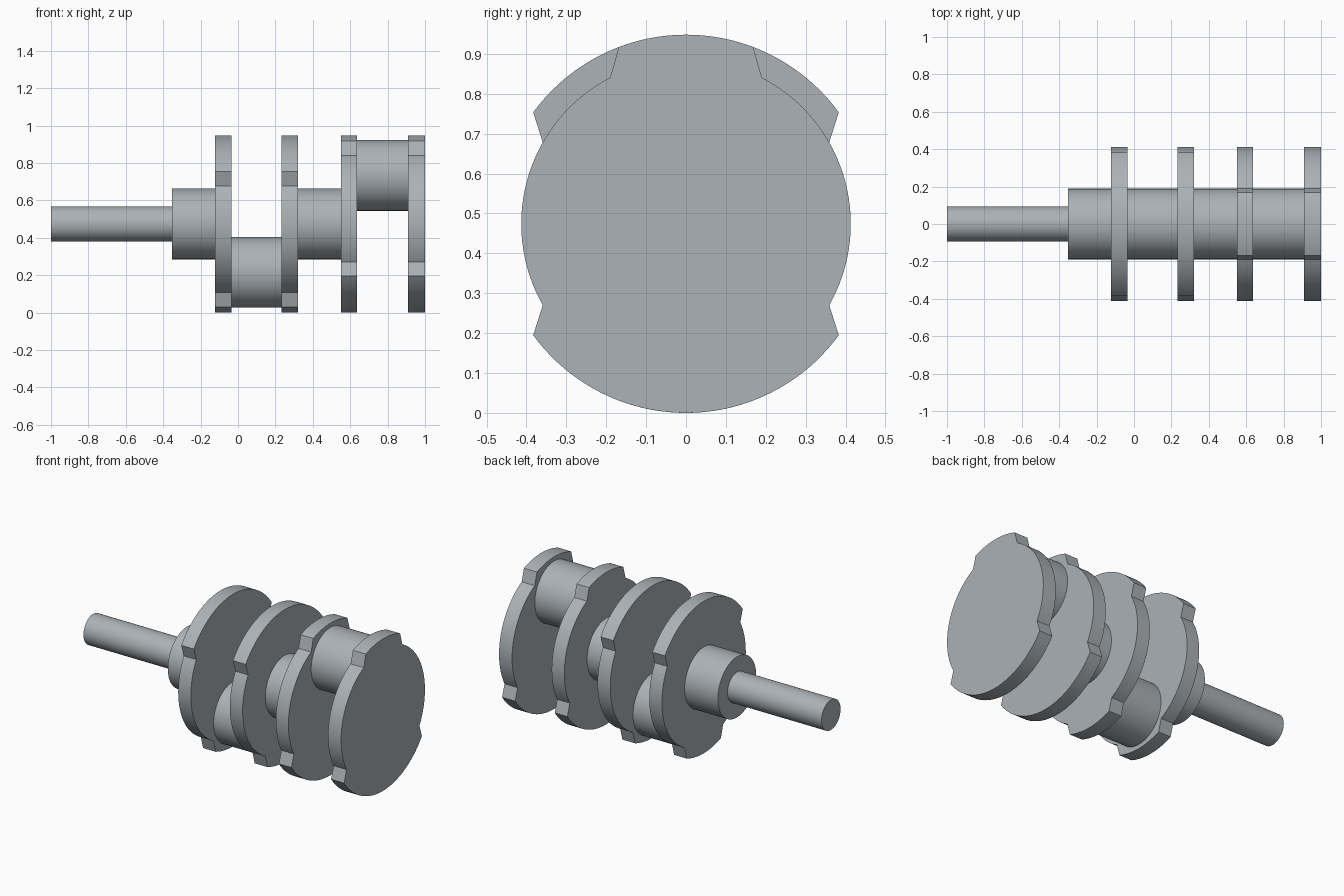
import bpy, bmesh, math

if "Cube" in bpy.data.objects:
    bpy.data.objects.remove(bpy.data.objects["Cube"])

AXIS_Z = 0.474      # height of the rotation axis
R_WEB, R_LOBE = 0.413, 0.474
R_JOURNAL, R_SHAFT, THROW = 0.189, 0.094, 0.259

steel = bpy.data.materials.new("steel grey")
steel.diffuse_color = (0.41, 0.445, 0.47, 1)
steel.use_nodes = True
steel.node_tree.nodes["Principled BSDF"].inputs["Base Color"].default_value = steel.diffuse_color


def extrude_x(name, profile, x0, x1):
    """Solid made by extruding a closed (y, z) outline from x0 to x1."""
    bm = bmesh.new()
    face = bm.faces.new([bm.verts.new((x0, y, z)) for y, z in profile])
    new = bmesh.ops.extrude_face_region(bm, geom=[face])["geom"]
    bmesh.ops.translate(bm, vec=(x1 - x0, 0, 0),
                        verts=[v for v in new if isinstance(v, bmesh.types.BMVert)])
    bmesh.ops.recalc_face_normals(bm, faces=bm.faces[:])
    mesh = bpy.data.meshes.new(name)
    bm.to_mesh(mesh)
    bm.free()
    obj = bpy.data.objects.new(name, mesh)
    bpy.context.collection.objects.link(obj)
    mesh.materials.append(steel)
    bpy.ops.object.select_all(action='DESELECT')
    obj.select_set(True)
    bpy.context.view_layer.objects.active = obj
    bpy.ops.object.shade_smooth_by_angle(angle=math.radians(20))
    return obj


def arc(radius, a0, a1, cz=AXIS_Z, steps=24):
    """Points on an arc, angles in degrees measured from straight up."""
    angles = [math.radians(a0 + (a1 - a0) * i / steps) for i in range(steps + 1)]
    return [(radius * math.sin(a), cz + radius * math.cos(a)) for a in angles]


def cylinder(name, radius, x0, x1, cz=AXIS_Z):
    return extrude_x(name, arc(radius, 0, 360, cz, 72)[:-1], x0, x1)


def web(name, x0, x1, flip):
    """Crank web: round disc with a narrow lobe at the pin and a wide counterweight."""
    pts = (arc(R_LOBE, -20.8, 20.8) + arc(R_WEB, 27.4, 119.6, steps=36)
           + arc(R_LOBE, 126.1, 233.9, steps=40) + arc(R_WEB, 240.4, 332.6, steps=36))
    if flip:
        pts = [(y, 2 * AXIS_Z - z) for y, z in pts]
    return extrude_x(name, pts, x0, x1)


# Input shaft and main journals
cylinder("input_shaft", R_SHAFT, -1.0, -0.352)
cylinder("main_journal_1", R_JOURNAL, -0.352, -0.123)
cylinder("main_journal_2", R_JOURNAL, 0.321, 0.55)

# Crank pins, one low and one high
cylinder("crank_pin_low", R_JOURNAL, -0.036, 0.233, AXIS_Z - THROW)
cylinder("crank_pin_high", R_JOURNAL, 0.637, 0.91, AXIS_Z + THROW)

# Webs on each side of the pins
for i, (x0, x1, flip) in enumerate([(-0.123, -0.036, True), (0.233, 0.321, True),
                                    (0.55, 0.637, False), (0.91, 1.0, False)], 1):
    web(f"crank_web_{i}", x0, x1, flip)
